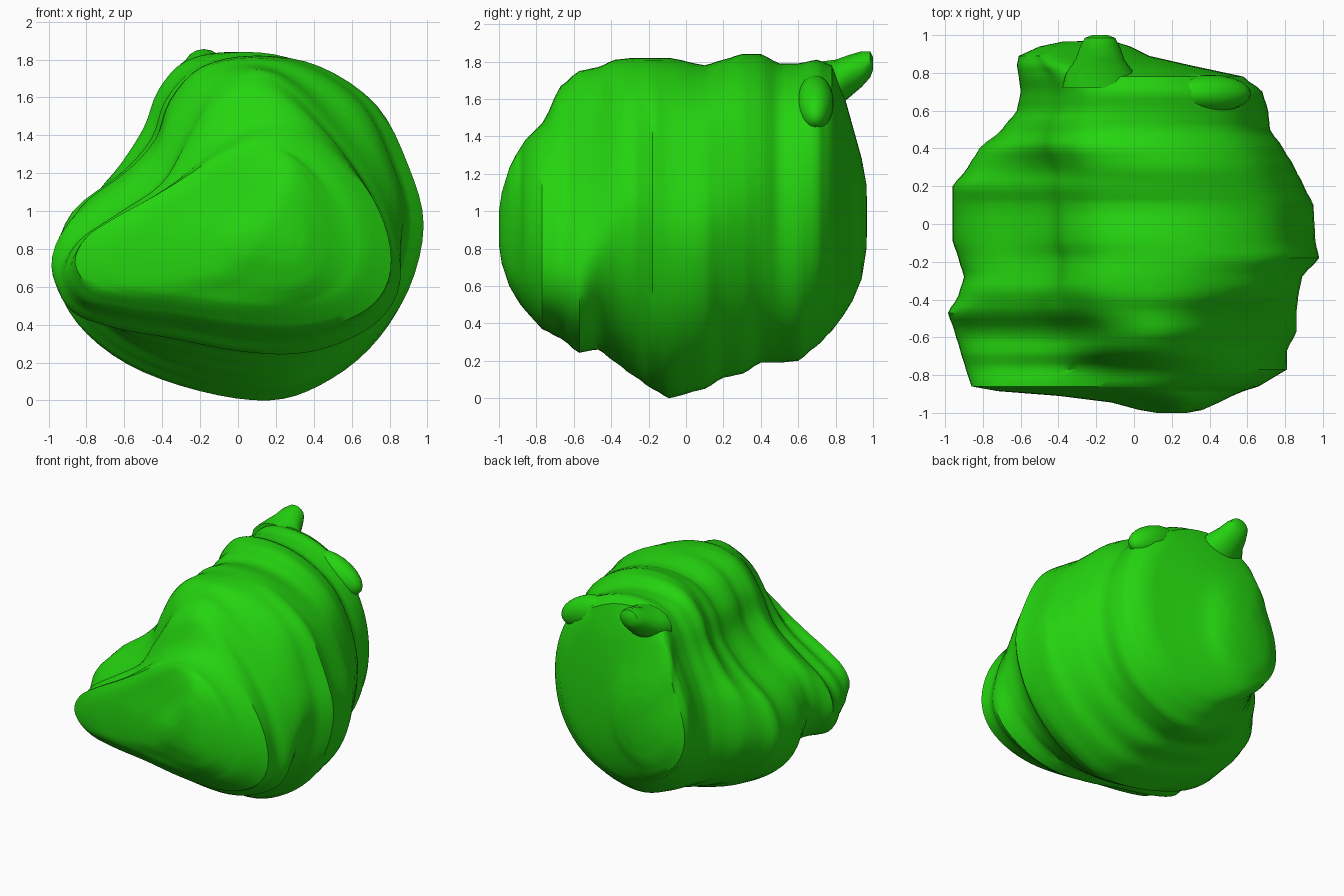
import bpy, bmesh, math
from mathutils import Vector

cube = bpy.data.objects.get("Cube")
if cube:
    bpy.data.objects.remove(cube, do_unlink=True)

# One flat green
green = bpy.data.materials.new("bright green")
green.use_nodes = True
GREEN = (0.018, 0.66, 0.005, 1)
green.diffuse_color = GREEN
bsdf = next(n for n in green.node_tree.nodes if n.type == "BSDF_PRINCIPLED")
bsdf.inputs["Base Color"].default_value = GREEN
bsdf.inputs["Roughness"].default_value = 0.6

# Cross-section outlines (x, z): 18 points each, clockwise from the left extreme
NOSE = [(-.86, .7), (-.8, .84), (-.64, .95), (-.46, 1.05), (-.28, 1.16), (-.1, 1.28),
        (.1, 1.37), (.3, 1.35), (.5, 1.21), (.64, 1.0), (.69, .78), (.64, .6),
        (.5, .49), (.28, .44), (0, .45), (-.3, .49), (-.58, .52), (-.77, .57)]
FRONT = [(-.87, .7), (-.8, .88), (-.58, 1.04), (-.36, 1.2), (-.24, 1.42), (-.1, 1.65),
         (.1, 1.75), (.3, 1.66), (.55, 1.38), (.74, 1.07), (.82, .75), (.75, .55),
         (.55, .42), (.3, .36), (0, .38), (-.3, .44), (-.6, .49), (-.8, .56)]
MIDDLE = [(-.98, .67), (-.89, .95), (-.62, 1.17), (-.46, 1.36), (-.38, 1.58), (-.21, 1.76),
          (.08, 1.82), (.4, 1.76), (.7, 1.55), (.87, 1.22), (.95, .9), (.87, .55),
          (.68, .27), (.42, .08), (.15, 0), (-.22, .05), (-.6, .19), (-.87, .41)]
BACK = [(-.62, .8), (-.6, 1.05), (-.54, 1.24), (-.45, 1.45), (-.38, 1.64), (-.26, 1.78),
        (-.05, 1.82), (.22, 1.77), (.48, 1.6), (.63, 1.32), (.68, 1.0), (.63, .68),
        (.48, .43), (.25, .27), (0, .21), (-.22, .26), (-.42, .4), (-.56, .59)]

# Slices along the body: y, left, right, bottom, top
SLICES = [
    (-1.0, .12, .28, .82, 1.0), (-.985, .03, .36, .72, 1.1), (-.945, -.12, .45, .6, 1.23),
    (-.91, -.4, .52, .54, 1.3), (-.885, -.72, .58, .5, 1.34), (-.86, -.86, .66, .47, 1.38),
    (-.77, -.89, .81, .37, 1.47),
    (-.67, -.92, .81, .32, 1.67), (-.57, -.95, .86, .24, 1.75), (-.47, -.985, .86, .25, 1.77),
    (-.38, -.93, .87, .19, 1.81), (-.28, -.9, .89, .12, 1.82), (-.18, -.93, .98, .05, 1.82),
    (-.09, -.96, .96, 0, 1.82), (.1, -.96, .95, .05, 1.78), (.2, -.96, .9, .11, 1.81),
    (.3, -.88, .85, .13, 1.84), (.4, -.82, .79, .19, 1.84), (.5, -.7, .72, .19, 1.79),
    (.6, -.62, .71, .2, 1.79), (.7, -.6, .68, .28, 1.81), (.78, -.61, .58, .36, 1.78)]
TAIL = [(.84, -.62, .3, .44, 1.64), (.89, -.61, .08, .52, 1.46),
        (.94, -.5, -.02, .64, 1.28), (.965, -.38, -.1, .8, 1.14)]


def unit_outline(points, n=72):
    """Smooth a closed outline and scale it into the unit square."""
    out, k = [], len(points)
    p = [Vector(q) for q in points]
    for i in range(n):
        j, t = divmod(i * k / n, 1)
        a, b, c, d = (p[(int(j) + o) % k] for o in (-1, 0, 1, 2))
        out.append(.5 * (2*b + (c-a)*t + (2*a-5*b+4*c-d)*t*t + (3*b-a-3*c+d)*t**3))
    lo = [min(q[i] for q in out) for i in (0, 1)]
    hi = [max(q[i] for q in out) for i in (0, 1)]
    return [Vector([(q[i]-lo[i]) / (hi[i]-lo[i]) for i in (0, 1)]) for q in out]


# Outline shapes, each with the y range over which the next one takes over
nose, front, middle, back = map(unit_outline, (NOSE, FRONT, MIDDLE, BACK))
BLENDS = [(front, -.86, -.62), (middle, -.62, -.3), (back, .2, .6)]


def smooth(t):
    t = max(0, min(1, t))
    return t * t * (3 - 2 * t)


def ring(bm, s):
    y, x0, x1, z0, z1 = s
    outline = nose
    for shape, ya, yb in BLENDS:
        w = smooth((y - ya) / (yb - ya))
        outline = [p.lerp(q, w) for p, q in zip(outline, shape)]
    return [bm.verts.new((x0 + q.x * (x1-x0), y, z0 + q.y * (z1-z0))) for q in outline]


def finish(bm, name):
    bmesh.ops.recalc_face_normals(bm, faces=bm.faces)
    mesh = bpy.data.meshes.new(name)
    bm.to_mesh(mesh)
    bm.free()
    mesh.materials.append(green)
    ob = bpy.data.objects.new(name, mesh)
    bpy.context.collection.objects.link(ob)
    bpy.context.view_layer.objects.active = ob
    ob.select_set(True)
    bpy.ops.object.shade_smooth_by_angle(angle=math.radians(40))
    ob.select_set(False)


# Body: lofted slices with gentle terraces between them
bm = bmesh.new()
slices, rings = SLICES + TAIL, []
for a, b in zip(slices, slices[1:]):
    for t in (0, .35, .65):
        e = .5 * t + .5 * smooth(t) if -.8 < a[0] < .75 else t
        rings.append(ring(bm, [a[0] + (b[0]-a[0]) * t] +
                          [u + (v-u) * e for u, v in zip(a[1:], b[1:])]))
rings.append(ring(bm, slices[-1]))
for r, s in zip(rings, rings[1:]):
    for i in range(len(r)):
        j = (i + 1) % len(r)
        bm.faces.new((r[i], r[j], s[j], s[i]))
for r in (rings[0], rings[-1]):
    c = sum((v.co for v in r), Vector()) / len(r)
    tip = bm.verts.new(c + Vector((0, .004 if c.y > 0 else 0, 0)))
    for i in range(len(r)):
        bm.faces.new((r[i], r[(i+1) % len(r)], tip))
finish(bm, "body")


# Rear horn: a short tapered stub leaning up and back; (y, z, half width, half height)
STUB = [(.72, 1.66, .2, .14), (.8, 1.68, .18, .13), (.87, 1.72, .13, .115),
        (.94, 1.76, .105, .095), (.985, 1.785, .08, .07), (1.0, 1.79, .04, .035)]
bm = bmesh.new()
rings = []
for y, z, w, h in STUB:
    rings.append([bm.verts.new((-.18 + w * math.cos(a), y, z + h * math.sin(a)))
                  for a in (i * math.tau / 16 for i in range(16))])
for r, s in zip(rings, rings[1:]):
    for i in range(16):
        j = (i + 1) % 16
        bm.faces.new((r[i], r[j], s[j], s[i]))
for r in (rings[0], rings[-1]):
    bm.faces.new(r)
finish(bm, "rear_horn")

# Rear shoulder: a low swelling beside the horn
bm = bmesh.new()
bmesh.ops.create_icosphere(bm, subdivisions=3, radius=1)
for v in bm.verts:
    v.co = Vector((.4 + .22 * v.co.x, .69 + .1 * v.co.y, 1.58 + .13 * v.co.z - .07 * v.co.x))
finish(bm, "rear_shoulder")
